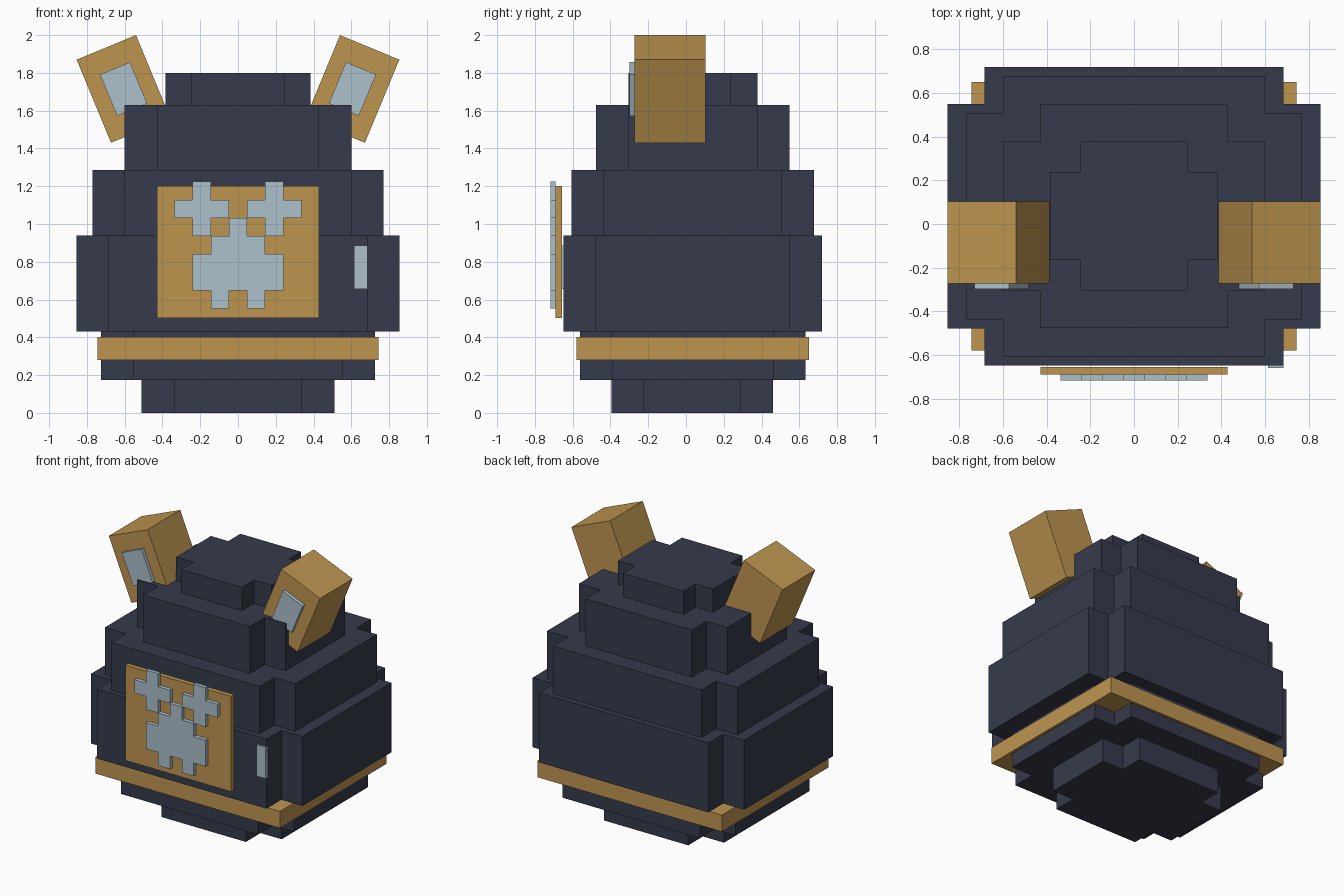
import bpy
import bmesh
import math
from mathutils import Matrix, Vector

if "Cube" in bpy.data.objects:
    bpy.data.objects.remove(bpy.data.objects["Cube"], do_unlink=True)


def material(name, rgb):
    """Flat material from 8-bit sRGB, stored as linear values."""
    lin = [((c / 255 + 0.055) / 1.055) ** 2.4 for c in rgb] + [1.0]
    mat = bpy.data.materials.new(name)
    mat.use_nodes = True
    mat.diffuse_color = lin
    bsdf = mat.node_tree.nodes["Principled BSDF"]
    bsdf.inputs["Base Color"].default_value = lin
    bsdf.inputs["Roughness"].default_value = 0.8
    return mat


NAVY = material("dark navy", (54, 59, 76))
GOLD = material("ochre gold", (190, 149, 80))
PALE = material("pale blue grey", (173, 193, 204))


def finish(name, bm, mat):
    bmesh.ops.recalc_face_normals(bm, faces=bm.faces)
    mesh = bpy.data.meshes.new(name)
    bm.to_mesh(mesh)
    bm.free()
    mesh.materials.append(mat)
    obj = bpy.data.objects.new(name, mesh)
    bpy.context.collection.objects.link(obj)
    return obj


def box(name, mat, x, y, z, tilt=0.0):
    """Box from min/max ranges, turned about its own centre around y."""
    centre = Vector((sum(x) / 2, sum(y) / 2, sum(z) / 2))
    size = Vector((x[1] - x[0], y[1] - y[0], z[1] - z[0]))
    bm = bmesh.new()
    bmesh.ops.create_cube(bm, size=1, matrix=Matrix.Diagonal(size).to_4x4())
    obj = finish(name, bm, mat)
    obj.location = centre
    obj.rotation_euler.y = tilt
    return obj


def prism(name, mat, points, offset):
    """Extrude a closed outline of 3D points along an offset."""
    bm = bmesh.new()
    face = bm.faces.new([bm.verts.new(p) for p in points])
    grown = bmesh.ops.extrude_face_region(bm, geom=[face], use_keep_orig=True)
    verts = [v for v in grown["geom"] if isinstance(v, bmesh.types.BMVert)]
    bmesh.ops.translate(bm, verts=verts, vec=offset)
    return finish(name, bm, mat)


def notched(x0, x1, y0, y1, nx, ny):
    """Rectangle outline with a square notch cut from each corner."""
    return [(x0 + nx, y0), (x1 - nx, y0), (x1 - nx, y0 + ny), (x1, y0 + ny),
            (x1, y1 - ny), (x1 - nx, y1 - ny), (x1 - nx, y1), (x0 + nx, y1),
            (x0 + nx, y1 - ny), (x0, y1 - ny), (x0, y0 + ny), (x0 + nx, y0 + ny)]


# Stepped body: name, half width, y range, z range, notch size
layers = [
    ("base_step", 0.51, -0.395, 0.46, 0.0, 0.175, 0.17),
    ("lower_body", 0.725, -0.56, 0.633, 0.175, 0.432, 0.17),
    ("main_body", 0.855, -0.648, 0.72, 0.432, 0.94, 0.17),
    ("upper_body", 0.77, -0.607, 0.677, 0.94, 1.287, 0.17),
    ("shoulder_step", 0.60, -0.477, 0.548, 1.287, 1.63, 0.17),
    ("crown_step", 0.385, -0.304, 0.378, 1.63, 1.80, 0.14),
]
for name, hw, y0, y1, z0, z1, n in layers:
    outline = [(x, y, z0) for x, y in notched(-hw, hw, y0, y1, n, n)]
    prism(name, NAVY, outline, (0, 0, z1 - z0))

# Belt around the lower body
box("belt", GOLD, (-0.745, 0.745), (-0.58, 0.65), (0.28, 0.402))

# Front panel and the small plate on the model's left
box("front_panel", GOLD, (-0.428, 0.428), (-0.69, -0.656), (0.503, 1.2))
box("small_plate", PALE, (0.613, 0.685), (-0.66, -0.64), (0.655, 0.885))

# Emblem on the panel, laid out on a square grid of unit U
U, Z0, FRONT, DEPTH = 0.096, 0.552, -0.718, (0, 0.028, 0)
half = [(0.5, 5), (0.5, 4), (1.5, 4), (1.5, 3), (2.5, 3),
        (2.5, 1), (1.5, 1), (1.5, 0), (0.5, 0), (0.5, 1)]
whole = half + [(-x, z) for x, z in reversed(half)]
prism("emblem_body", PALE, [(x * U, FRONT, Z0 + z * U) for x, z in whole], DEPTH)

# Mirrored parts: emblem crosses, ears and inner ears
TILT = math.radians(22.5)
for side, s in (("left", 1), ("right", -1)):
    cross = notched(0.5, 3.5, 4, 7, 1, 1)
    prism(side + "_emblem_cross", PALE,
          [(s * x * U, FRONT, Z0 + z * U) for x, z in cross], DEPTH)
    cx, cz = s * 0.606, 1.715
    box(side + "_ear", GOLD, (cx - 0.17, cx + 0.17), (-0.272, 0.104),
        (cz - 0.238, cz + 0.238), s * TILT)
    box(side + "_inner_ear", PALE, (cx - 0.086, cx + 0.086), (-0.298, -0.268),
        (cz - 0.118, cz + 0.118), s * TILT)
